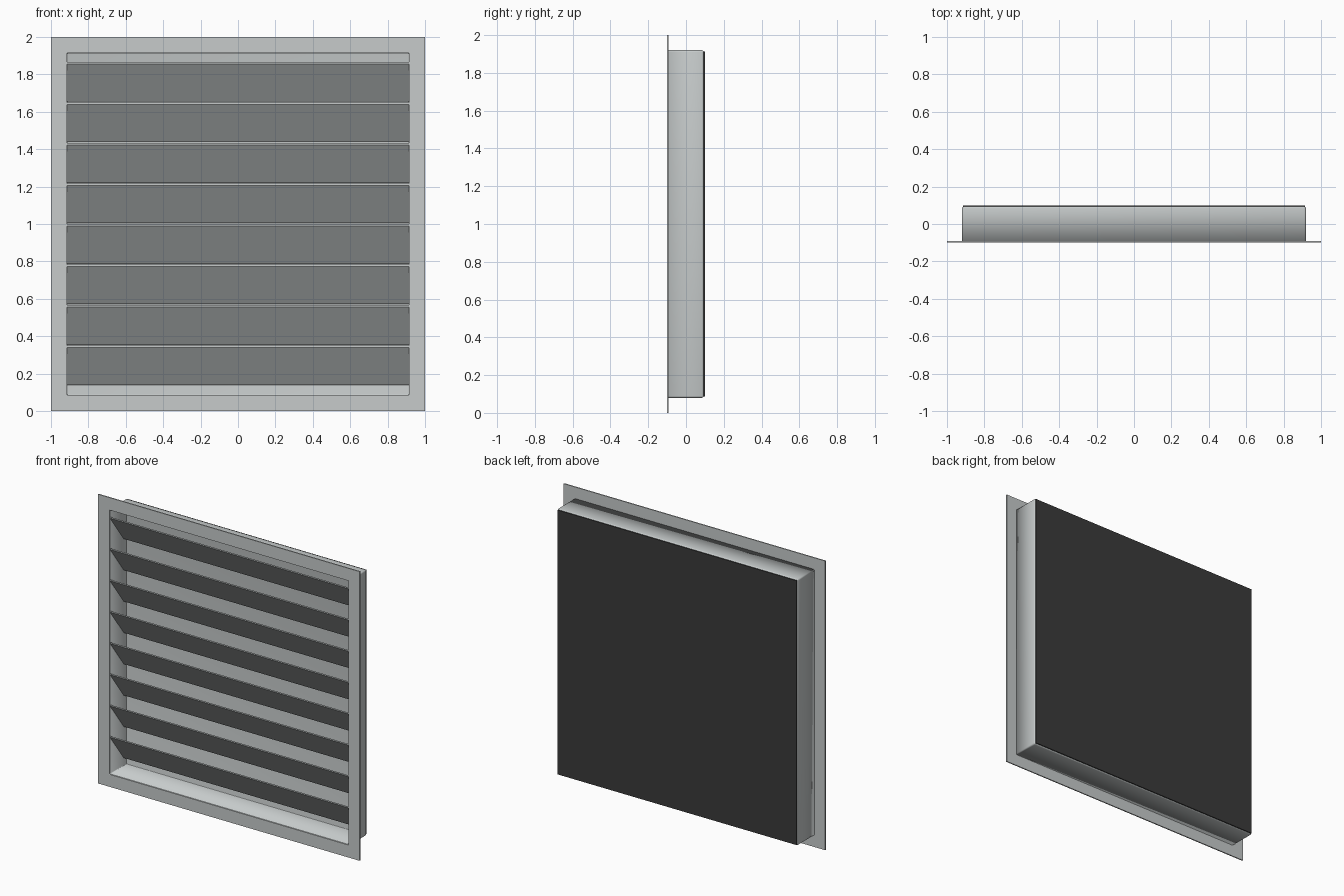
import bpy
import bmesh

if "Cube" in bpy.data.objects:
    bpy.data.objects.remove(bpy.data.objects["Cube"], do_unlink=True)


def make_material(name, color):
    mat = bpy.data.materials.new(name)
    mat.use_nodes = True
    mat.diffuse_color = color
    mat.node_tree.nodes["Principled BSDF"].inputs["Base Color"].default_value = color
    return mat


def finish(name, bm, mat):
    bmesh.ops.recalc_face_normals(bm, faces=bm.faces)
    mesh = bpy.data.meshes.new(name)
    bm.to_mesh(mesh)
    bm.free()
    mesh.materials.append(mat)
    obj = bpy.data.objects.new(name, mesh)
    bpy.context.collection.objects.link(obj)
    return obj


def box(bm, half_x, y0, y1, z0, z1):
    geom = bmesh.ops.create_cube(bm, size=1)
    for v in geom["verts"]:
        v.co.x *= 2 * half_x
        v.co.y = y1 if v.co.y > 0 else y0
        v.co.z = z1 if v.co.z > 0 else z0


grey = make_material("light grey metal", (0.57, 0.60, 0.60, 1))
dark = make_material("dark backing", (0.043, 0.043, 0.043, 1))

FRONT, BACK = -0.1, 0.1
HALF = 0.92          # outer half size of the housing
WALL = 0.006
MID = 1.0            # centre height

# Flat flange: a rectangular ring with depth
bm = bmesh.new()
corners = [(-1, -1), (1, -1), (1, 1), (-1, 1)]
inner_half = HALF - WALL
outer = [bm.verts.new((x, FRONT, MID + z)) for x, z in corners]
inner = [bm.verts.new((x * inner_half, FRONT, MID + z * inner_half)) for x, z in corners]
ring = []
for i in range(4):
    j = (i + 1) % 4
    ring.append(bm.faces.new((outer[i], outer[j], inner[j], inner[i])))
extruded = bmesh.ops.extrude_face_region(bm, geom=ring, use_keep_orig=True)
for v in extruded["geom"]:
    if isinstance(v, bmesh.types.BMVert):
        v.co.y += 0.008
finish("front_flange", bm, grey)

# Housing: open pan with softened folds
bm = bmesh.new()
box(bm, HALF, FRONT + 0.002, 0.094, MID - HALF, MID + HALF)
bm.faces.ensure_lookup_table()
front_face = min(bm.faces, key=lambda f: f.calc_center_median().y)
bmesh.ops.delete(bm, geom=[front_face], context="FACES_ONLY")
folds = [e for e in bm.edges if not e.is_boundary]
bmesh.ops.bevel(bm, geom=folds, offset=0.01, segments=3, profile=0.5, affect="EDGES")
housing = finish("housing_pan", bm, grey)
solid = housing.modifiers.new("sheet thickness", "SOLIDIFY")
solid.thickness = WALL
solid.offset = -1

# Dark sheet covering the back
bm = bmesh.new()
box(bm, HALF - 0.006, 0.092, BACK, MID - HALF + 0.006, MID + HALF - 0.006)
finish("back_sheet", bm, dark)

# Slanted blades: front edge high, back edge low
BLADES = 8
PITCH = 0.2165
for n in range(BLADES):
    top = 1.865 - n * PITCH
    profile = [(-0.095, top), (-0.095, top - 0.009), (0.057, top - 0.21), (0.057, top - 0.201)]
    bm = bmesh.new()
    left, right = [[bm.verts.new((x, y, z)) for y, z in profile]
                   for x in (inner_half, -inner_half)]
    bm.faces.new(left)
    bm.faces.new(right)
    for i in range(4):
        j = (i + 1) % 4
        bm.faces.new((left[i], left[j], right[j], right[i]))
    finish(f"louvre_blade_{n + 1}", bm, grey)

# Smooth the folds while keeping crisp edges
bpy.ops.object.select_all(action="DESELECT")
housing.select_set(True)
bpy.context.view_layer.objects.active = housing
bpy.ops.object.shade_smooth_by_angle()
